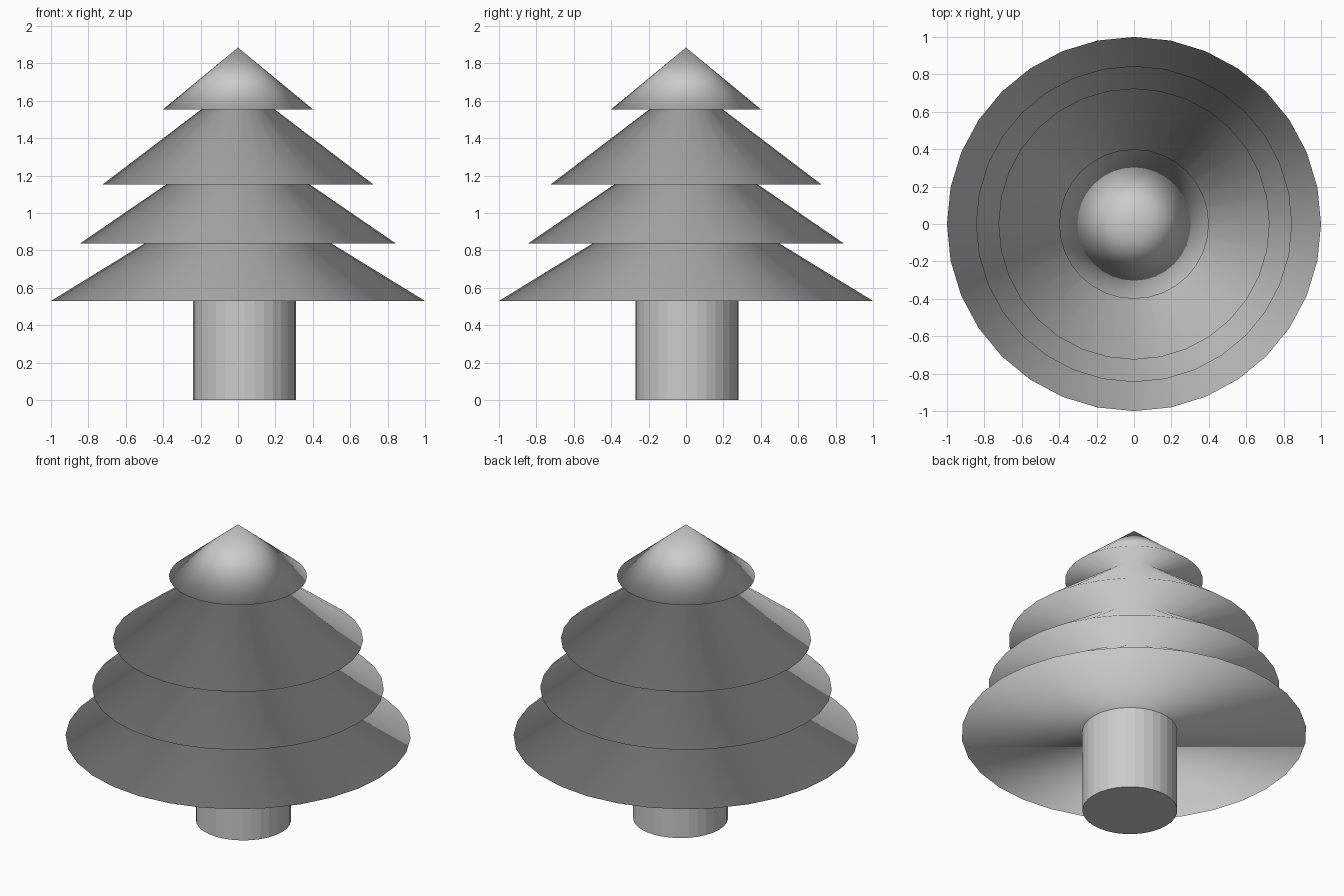
import bpy, bmesh
from math import cos, sin, pi

if "Cube" in bpy.data.objects:
    bpy.data.objects.remove(bpy.data.objects["Cube"])

SIDES = 32


def lathe(name, profile, centre=(0, 0), apex=None, smooth=False):
    """Closed solid of revolution from (radius, z) points, optional pointed top."""
    bm = bmesh.new()
    cx, cy = centre
    rings = [[bm.verts.new((cx + r * cos(2 * pi * i / SIDES),
                            cy + r * sin(2 * pi * i / SIDES), z))
              for i in range(SIDES)] for r, z in profile]
    for low, high in zip(rings, rings[1:]):
        for i in range(SIDES):
            j = (i + 1) % SIDES
            bm.faces.new((low[i], low[j], high[j], high[i]))
    bm.faces.new(rings[0][::-1])
    top = rings[-1]
    if apex is None:
        bm.faces.new(top)
    else:
        tip = bm.verts.new((cx, cy, apex))
        for i in range(SIDES):
            bm.faces.new((top[i], top[(i + 1) % SIDES], tip))
    for f in bm.faces:
        f.smooth = smooth
    mesh = bpy.data.meshes.new(name)
    bm.to_mesh(mesh)
    bm.free()
    obj = bpy.data.objects.new(name, mesh)
    bpy.context.collection.objects.link(obj)
    return obj


# Trunk: faceted cylinder, slightly off centre
lathe("trunk", [(0.275, 0), (0.275, 0.53)], centre=(0.035, 0.005))

# Foliage: four stacked tiers in one smooth stepped skin
lathe("foliage", [(1.0, 0.53), (0.5, 0.837), (0.845, 0.837), (0.385, 1.152),
                  (0.725, 1.152), (0.195, 1.555), (0.4, 1.555)],
      apex=1.885, smooth=True)
